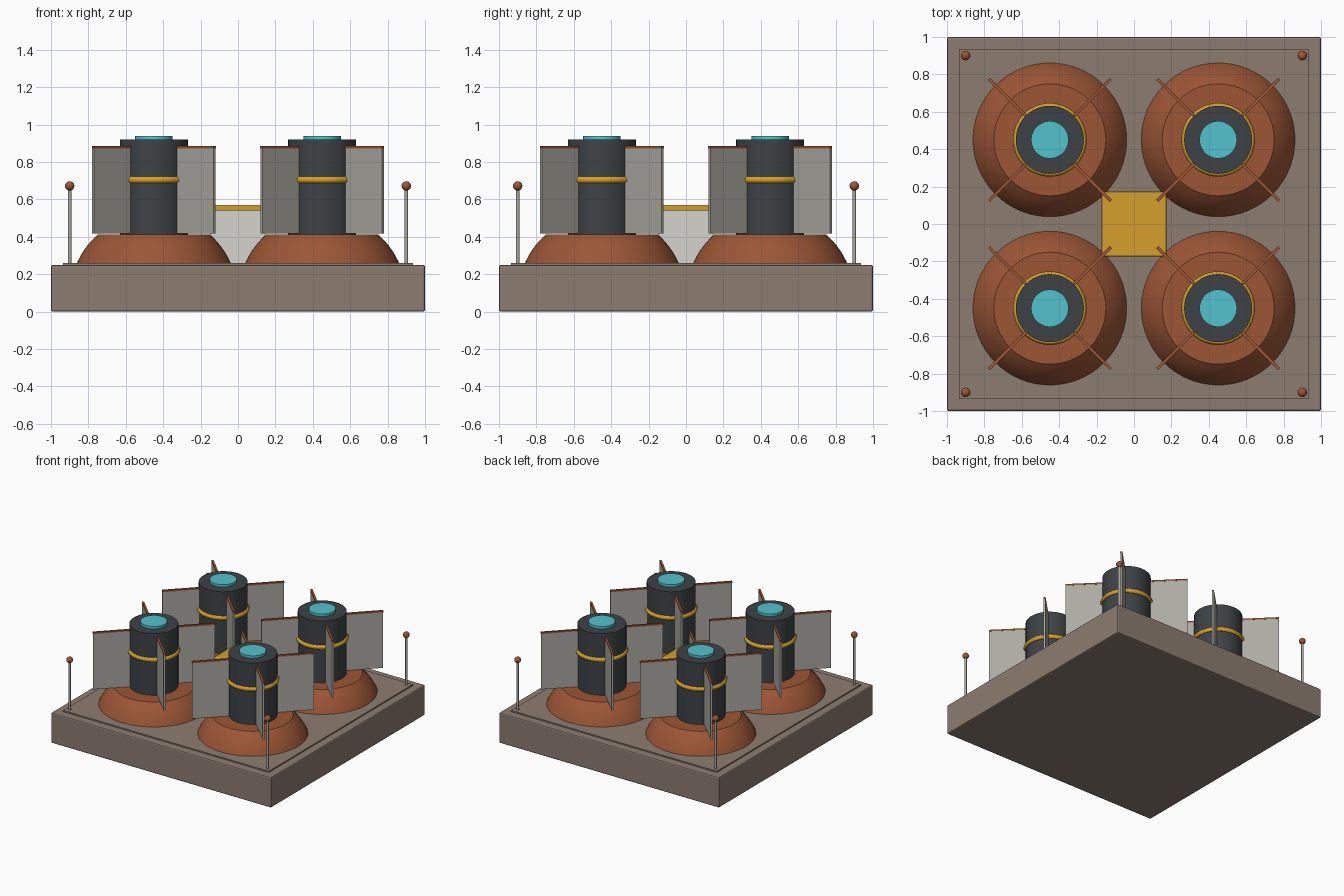
import bpy, bmesh, math
from mathutils import Matrix

cube = bpy.data.objects.get("Cube")
if cube:
    bpy.data.objects.remove(cube, do_unlink=True)


def material(name, *rgb):
    """Flat material from 0-255 display colour."""
    lin = [((c / 255 + 0.055) / 1.055) ** 2.4 for c in rgb] + [1.0]
    m = bpy.data.materials.new(name)
    m.use_nodes = True
    m.diffuse_color = lin
    m.node_tree.nodes["Principled BSDF"].inputs["Base Color"].default_value = lin
    return m


STONE = material("brown stone", 140, 125, 113)
RUST = material("rust", 156, 86, 54)
DARK = material("dark steel", 62, 66, 70)
GOLD = material("gold", 212, 160, 45)
CYAN = material("cyan glow", 84, 194, 205)
GREY = material("grey metal", 172, 170, 162)
WHITE = material("off white", 214, 212, 204)


def finish(name, bm, mat, smooth=False):
    bmesh.ops.recalc_face_normals(bm, faces=bm.faces)
    mesh = bpy.data.meshes.new(name)
    bm.to_mesh(mesh)
    bm.free()
    mesh.materials.append(mat)
    ob = bpy.data.objects.new(name, mesh)
    bpy.context.collection.objects.link(ob)
    if smooth:
        bpy.ops.object.select_all(action='DESELECT')
        ob.select_set(True)
        bpy.context.view_layer.objects.active = ob
        bpy.ops.object.shade_smooth_by_angle(angle=math.radians(30))
    return ob


def box(name, mat, size, x, y, z0, z1, turn=0, bevel=0):
    bm = bmesh.new()
    m = (Matrix.Translation((x, y, (z0 + z1) / 2)) @ Matrix.Rotation(turn, 4, 'Z')
         @ Matrix.Diagonal((size[0], size[1], z1 - z0, 1)))
    bmesh.ops.create_cube(bm, size=1, matrix=m)
    if bevel:
        bmesh.ops.bevel(bm, geom=bm.edges[:], offset=bevel, segments=2,
                        profile=0.5, affect='EDGES')
    return finish(name, bm, mat)


def lathe(name, mat, profile, x, y, steps=48, closed=False):
    """Spin (radius, z) points about a vertical axis; open profiles get capped."""
    bm = bmesh.new()
    rings = []
    for r, z in profile:
        rings.append([bm.verts.new((x + r * math.cos(math.tau * i / steps),
                                    y + r * math.sin(math.tau * i / steps), z))
                      for i in range(steps)])
    pairs = list(zip(rings, rings[1:]))
    if closed:
        pairs.append((rings[-1], rings[0]))
    for a, b in pairs:
        for i in range(steps):
            j = (i + 1) % steps
            bm.faces.new((a[i], a[j], b[j], b[i]))
    if not closed:
        bm.faces.new(rings[0])
        bm.faces.new(rings[-1])
    return finish(name, bm, mat, True)


def cylinder(name, mat, r, z0, z1, x, y, steps=48):
    return lathe(name, mat, [(r, z0), (r, z1)], x, y, steps)


# Base slab and thin deck plate
box("base_slab", STONE, (2, 2), 0, 0, 0, 0.25, bevel=0.01)
box("deck_plate", STONE, (1.87, 1.87), 0, 0, 0.24, 0.26)

# Central block with cap
box("center_block", WHITE, (0.3, 0.3), 0, 0, 0.25, 0.545)
box("center_cap", GOLD, (0.345, 0.345), 0, 0, 0.54, 0.57, bevel=0.004)

# Mound is a zone of a sphere whose centre is sunk in the base
MOUND_R, MOUND_Z = 0.45, 0.077
heights = [0.25 + 0.163 * i / 8 for i in range(9)]
mound = [(math.sqrt(MOUND_R ** 2 - (z - MOUND_Z) ** 2), z) for z in heights]
band = [(0.178 + 0.019 * math.cos(math.tau * i / 12),
         0.705 + 0.019 * math.sin(math.tau * i / 12)) for i in range(12)]

for sx, side in ((1, "left"), (-1, "right")):
    for sy, end in ((-1, "front"), (1, "back")):
        tag = f"_{end}_{side}"
        x, y = 0.45 * sx, 0.45 * sy

        # Tower on its mound
        lathe("mound" + tag, RUST, mound, x, y, 64)
        cylinder("tower" + tag, DARK, 0.182, 0.40, 0.92, x, y)
        cylinder("tower_light" + tag, CYAN, 0.1, 0.91, 0.94, x, y)
        lathe("tower_band" + tag, GOLD, band, x, y, closed=True)

        # Four diagonal fins with capped tops
        for k in range(4):
            a = math.pi / 4 + k * math.pi / 2
            fx, fy = x + 0.31 * math.cos(a), y + 0.31 * math.sin(a)
            box(f"fin_{k + 1}" + tag, GREY, (0.3, 0.014), fx, fy, 0.417, 0.874, a)
            box(f"fin_cap_{k + 1}" + tag, RUST, (0.302, 0.016), fx, fy, 0.873, 0.886, a)

        # Corner post and ball
        px, py = 0.9 * sx, 0.9 * sy
        cylinder("post" + tag, GREY, 0.009, 0.25, 0.66, px, py, 16)
        bm = bmesh.new()
        bmesh.ops.create_uvsphere(bm, u_segments=20, v_segments=12, radius=0.025,
                                  matrix=Matrix.Translation((px, py, 0.672)))
        finish("post_ball" + tag, bm, RUST, True)
